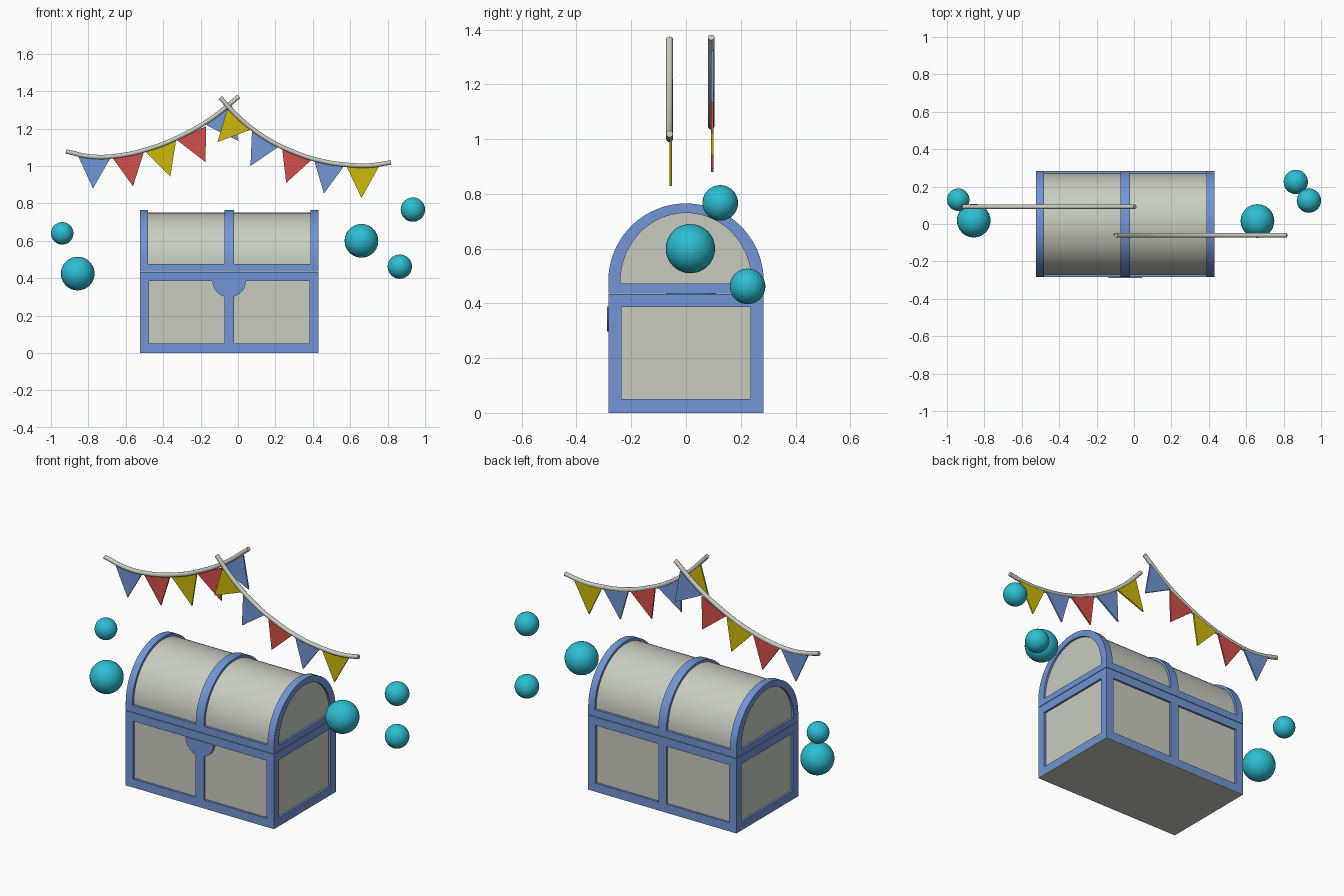
import bpy, bmesh, math
from mathutils import Vector

if "Cube" in bpy.data.objects:
    bpy.data.objects.remove(bpy.data.objects["Cube"])


def material(name, rgb):
    m = bpy.data.materials.new(name)
    m.diffuse_color = (*rgb, 1)
    m.use_nodes = True
    m.node_tree.nodes["Principled BSDF"].inputs["Base Color"].default_value = m.diffuse_color
    return m


BLUE = material("trim blue", (0.17, 0.30, 0.66))
GRAY = material("warm gray", (0.58, 0.60, 0.53))
RED = material("flag red", (0.65, 0.08, 0.07))
YELLOW = material("flag yellow", (0.61, 0.48, 0.003))
TEAL = material("bubble teal", (0.026, 0.51, 0.64))


def finish(name, bm, mat, smooth=False):
    bmesh.ops.recalc_face_normals(bm, faces=bm.faces)
    me = bpy.data.meshes.new(name)
    bm.to_mesh(me)
    bm.free()
    me.materials.append(mat)
    ob = bpy.data.objects.new(name, me)
    bpy.context.collection.objects.link(ob)
    if smooth:
        bpy.ops.object.select_all(action='DESELECT')
        ob.select_set(True)
        bpy.context.view_layer.objects.active = ob
        bpy.ops.object.shade_smooth_by_angle(angle=math.radians(30))
    return ob


def box(name, x, y, z, mat):
    bm = bmesh.new()
    bmesh.ops.create_cube(bm, size=1)
    for v in bm.verts:
        v.co = [sum(r) / 2 + c * (r[1] - r[0]) for r, c in zip((x, y, z), v.co)]
    return finish(name, bm, mat)


def prism(name, pts, offset, mat, smooth=False):
    """Extrude a closed 3D outline by offset."""
    bm = bmesh.new()
    f = bm.faces.new([bm.verts.new(p) for p in pts])
    ext = bmesh.ops.extrude_face_region(bm, geom=[f])["geom"]
    bmesh.ops.translate(bm, vec=offset,
                        verts=[g for g in ext if isinstance(g, bmesh.types.BMVert)])
    return finish(name, bm, mat, smooth)


# Chest layout
X0, X1, XM = -0.523, 0.43, -0.047
Y, SEAM, ARC_Z = 0.284, 0.437, 0.481
POST, INSET = 0.048, 0.012
BOT, RAIL_LO, RAIL_HI = 0.002, 0.05, 0.386
MID = 0.026


def arch(x, ry, rz, n=40):
    """Lid profile: straight legs topped by a half ellipse, front to back."""
    arc = [(x, -ry * math.cos(math.pi * i / n), ARC_Z + rz * math.sin(math.pi * i / n))
           for i in range(n + 1)]
    return [(x, -ry, SEAM)] + arc + [(x, ry, SEAM)]


def arch_band(name, x0, x1, ry, rz):
    """Blue hoop of the lid, built as a closed ring section swept along the arch."""
    loops = [arch(x0, Y, Y), arch(x1, Y, Y), arch(x1, ry, rz), arch(x0, ry, rz)]
    bm = bmesh.new()
    vs = [[bm.verts.new(p) for p in l] for l in loops]
    for k in range(4):
        a, b = vs[k], vs[(k + 1) % 4]
        for i in range(len(a) - 1):
            bm.faces.new((a[i], a[i + 1], b[i + 1], b[i]))
    for i in (0, -1):
        bm.faces.new([v[i] for v in vs])
    finish(name, bm, BLUE, True)


# Gray body and base
box("chest_base", (X0, X1), (-Y, Y), (0, BOT), GRAY)
box("chest_body", (X0 + INSET, X1 - INSET), (-Y + INSET, Y - INSET), (BOT, SEAM - 0.004), GRAY)

# Body frame: corner posts, rails, middle posts
for sy, side in ((-1, "front"), (1, "back")):
    outer = sorted((sy * Y, sy * (Y - POST)))
    for xa, xb, end in ((X0, X0 + POST, "left"), (X1 - POST, X1, "right")):
        box(f"corner_post_{side}_{end}", (xa, xb), outer, (BOT, SEAM - 0.003), BLUE)
    for za, zb, lv in ((BOT, RAIL_LO, "lower"), (RAIL_HI, SEAM - 0.003, "upper")):
        box(f"{lv}_rail_{side}", (X0 + POST, X1 - POST), outer, (za, zb), BLUE)
    box(f"middle_post_{side}", (XM - MID, XM + MID), outer, (RAIL_LO, RAIL_HI), BLUE)
    # lid bottom rails
    for xa, xb, end in ((X0 + 0.042, XM - MID, "left"), (XM + MID, X1 - 0.042, "right")):
        box(f"lid_rail_{side}_{end}", (xa, xb), outer, (SEAM, 0.477), BLUE)
for xa, xb, end in ((X0, X0 + POST, "left"), (X1 - POST, X1, "right")):
    for za, zb, lv in ((BOT, RAIL_LO, "lower"), (RAIL_HI, SEAM - 0.003, "upper")):
        box(f"{lv}_rail_{end}", (xa, xb), (-Y + POST, Y - POST), (za, zb), BLUE)

# Lid: gray barrel, blue hoops and end rails
prism("lid_barrel", arch(X0 + INSET, Y - 0.014, Y - 0.014),
      (X1 - X0 - 2 * INSET, 0, 0), GRAY, True)
arch_band("lid_hoop_left", X0, X0 + 0.042, 0.239, 0.249)
arch_band("lid_hoop_middle", XM - MID, XM + MID, 0.26, 0.26)
arch_band("lid_hoop_right", X1 - 0.042, X1, 0.239, 0.249)
for xa, xb, end in ((X0, X0 + 0.042, "left"), (X1 - 0.042, X1, "right")):
    box(f"lid_end_rail_{end}", (xa, xb), (-0.239, 0.239), (SEAM, 0.472), BLUE)

# Half-round clasp
prism("clasp", [(XM + 0.09 * math.cos(a), -Y - 0.004, 0.388 - 0.09 * math.sin(a))
                for a in [math.pi * i / 24 for i in range(25)]], (0, 0.02, 0), BLUE)

# Floating bubbles
for i, (x, y, z, r) in enumerate([(-0.94, 0.13, 0.64, 0.06), (-0.857, 0.018, 0.425, 0.09),
                                  (0.66, 0.016, 0.60, 0.09), (0.935, 0.125, 0.767, 0.065),
                                  (0.865, 0.225, 0.462, 0.065)]):
    bm = bmesh.new()
    bmesh.ops.create_uvsphere(bm, u_segments=32, v_segments=20, radius=r)
    bmesh.ops.translate(bm, vec=(x, y, z), verts=bm.verts)
    finish(f"bubble_{i + 1}", bm, TEAL, True)


def garland(name, y, path, flags):
    """Rope along path with triangular flags hung square to it."""
    cu = bpy.data.curves.new(name + "_rope", 'CURVE')
    cu.dimensions = '3D'
    cu.bevel_depth, cu.bevel_resolution, cu.use_fill_caps = 0.0125, 3, True
    sp = cu.splines.new('BEZIER')
    sp.bezier_points.add(len(path) - 1)
    for p, (x, z) in zip(sp.bezier_points, path):
        p.co = (x, y, z)
        p.handle_left_type = p.handle_right_type = 'AUTO'
    cu.materials.append(GRAY)
    ob = bpy.data.objects.new(name + "_rope", cu)
    bpy.context.collection.objects.link(ob)
    bpy.ops.object.select_all(action='DESELECT')
    ob.select_set(True)
    bpy.context.view_layer.objects.active = ob
    bpy.ops.object.convert(target='MESH')
    for i, (xa, za, xb, zb, mat) in enumerate(flags):
        a, b = Vector((xa, y, za)), Vector((xb, y, zb))
        d = (b - a).normalized()
        tip = (a + b) / 2 + Vector((d.z, 0, -d.x)) * 0.172
        prism(f"{name}_flag_{i + 1}", [a, b, tip], (0, 0.009, 0), mat)


garland("left_garland", 0.092,
        [(-0.92, 1.078), (-0.79, 1.051), (-0.658, 1.053), (-0.47, 1.094),
         (-0.31, 1.158), (-0.15, 1.249), (0.005, 1.372)],
        [(-0.856, 1.056, -0.679, 1.048, BLUE), (-0.674, 1.048, -0.503, 1.075, RED),
         (-0.497, 1.08, -0.332, 1.133, YELLOW), (-0.326, 1.138, -0.171, 1.213, RED),
         (-0.171, 1.219, -0.032, 1.324, BLUE)])
garland("right_garland", -0.06,
        [(-0.096, 1.366), (0.011, 1.254), (0.144, 1.152), (0.278, 1.083),
         (0.438, 1.029), (0.6, 1.005), (0.706, 1.003), (0.818, 1.019)],
        [(-0.055, 1.312, 0.07, 1.195, YELLOW), (0.075, 1.192, 0.225, 1.109, BLUE),
         (0.235, 1.102, 0.401, 1.04, RED), (0.406, 1.036, 0.572, 1.007, BLUE),
         (0.578, 1.004, 0.754, 0.998, YELLOW)])
